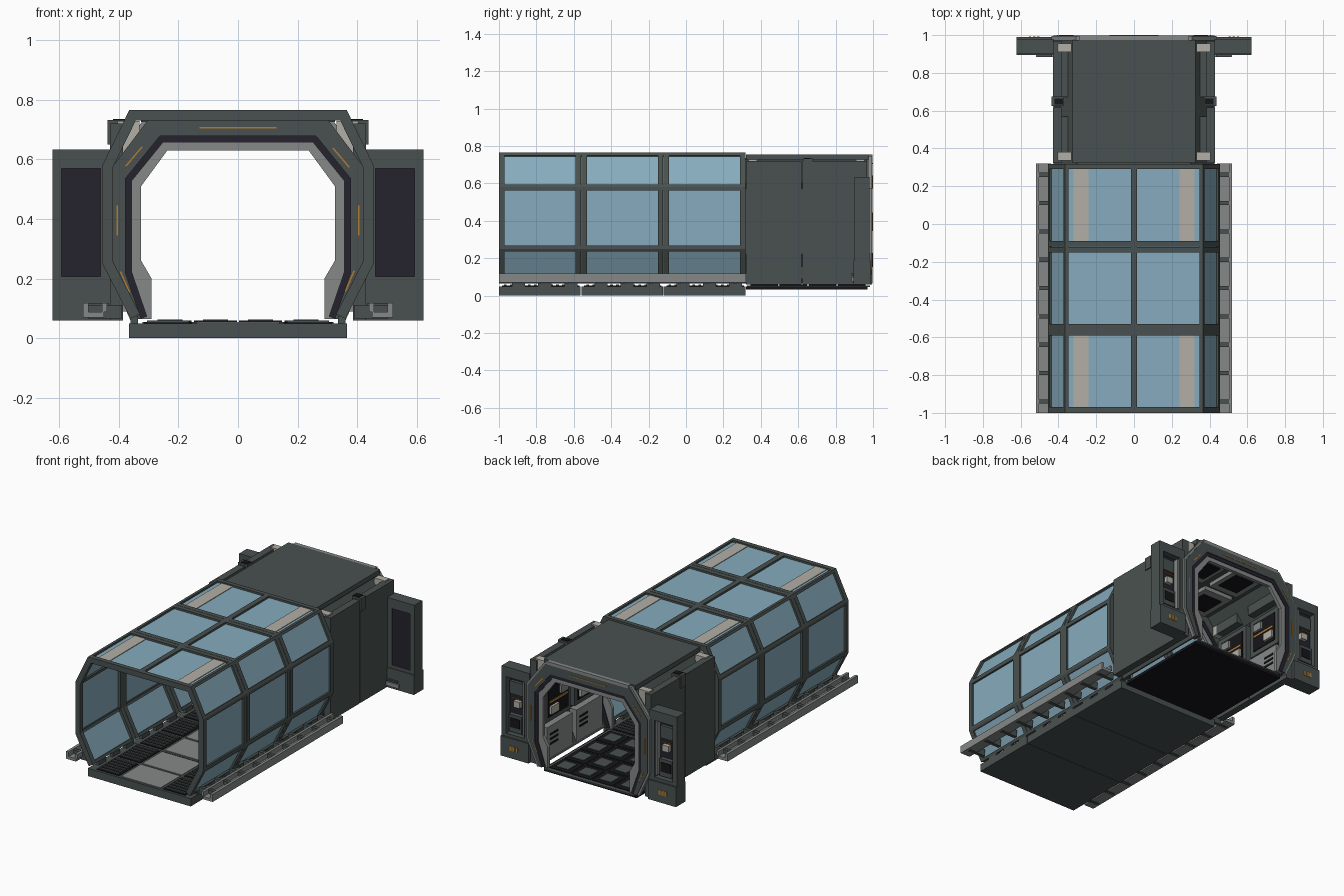
import bpy
from mathutils import Vector

cube = bpy.data.objects.get("Cube")
if cube:
    bpy.data.objects.remove(cube)


def material(name, rgb):
    m = bpy.data.materials.new(name)
    m.use_nodes = True
    m.diffuse_color = (*rgb, 1)
    m.node_tree.nodes["Principled BSDF"].inputs["Base Color"].default_value = (*rgb, 1)
    return m


DARK = material("dark green grey", (0.066, 0.083, 0.079))
GLASS = material("blue glass", (0.24, 0.41, 0.51))
BEIGE = material("warm beige", (0.45, 0.43, 0.38))
GREY = material("mid grey", (0.24, 0.25, 0.25))
NIGHT = material("dark violet", (0.018, 0.016, 0.027))
BLACK = material("black", (0.008, 0.008, 0.011))
ORANGE = material("orange", (0.45, 0.2, 0.03))


def mesh(name, verts, faces, mat):
    me = bpy.data.meshes.new(name)
    me.from_pydata(verts, [], faces)
    me.materials.append(mat)
    ob = bpy.data.objects.new(name, me)
    bpy.context.collection.objects.link(ob)
    return ob


def prism(name, loop, y0, y1, mat):
    """Extrude a closed x-z loop along y."""
    n = len(loop)
    verts = [(x, y, z) for y in (y0, y1) for x, z in loop]
    half = n // 2
    # quads between the outer and inner halves keep concave caps clean
    caps = [(i, i + 1, n - 2 - i, n - 1 - i) for i in range(half - 1)]
    faces = caps + [tuple(n + i for i in reversed(c)) for c in caps]
    faces += [(i, i + n, (i + 1) % n + n, (i + 1) % n) for i in range(n)]
    return mesh(name, verts, faces, mat)


def offset(path, t):
    """Shift an open x-z path sideways with mitred corners."""
    pts = [Vector(p) for p in path]
    norms = []
    for a, b in zip(pts, pts[1:]):
        d = (b - a).normalized()
        norms.append(Vector((-d.y, d.x)))
    out = []
    for i, p in enumerate(pts):
        a, b = norms[max(i - 1, 0)], norms[min(i, len(norms) - 1)]
        out.append(p + (a + b) * t / (1 + a.dot(b)))
    return [tuple(p) for p in out]


def strip(name, path, t, y0, y1, mat):
    return prism(name, list(path) + offset(path, t)[::-1], y0, y1, mat)


def arch(half):
    return half + [(-x, z) for x, z in reversed(half)]


def box(name, xs, ys, zs, mat):
    (a, b), (c, d), (e, f) = xs, ys, zs
    return prism(name, [(a, e), (b, e), (b, f), (a, f)], c, d, mat)


def both(name, xs, ys, zs, mat):
    for side, s in (("left", 1), ("right", -1)):
        box(f"{side}_{name}", sorted((s * xs[0], s * xs[1])), ys, zs, mat)


# Glazed corridor: glass shell, cross frames and lengthwise bars
TUBE = arch([(0.36, 0.065), (0.455, 0.25), (0.455, 0.58), (0.365, 0.765)])
strip("glass_shell", offset(TUBE, 0.012), 0.006, -0.99, 0.31, GLASS)
SEAMS = (-1, -0.56, -0.12, 0.32)
for i, (a, b) in enumerate(zip(SEAMS, SEAMS[1:])):
    strip(f"front_rib_{i}", TUBE, 0.035, a, a + 0.03, DARK)
    strip(f"back_rib_{i}", TUBE, 0.035, b - 0.03, b - 0.002, DARK)

for i in range(8):
    p = Vector(TUBE[i])
    path = [p]
    if i > 0:
        path.insert(0, p + (Vector(TUBE[i - 1]) - p).normalized() * 0.017)
    if i < 7:
        path.append(p + (Vector(TUBE[i + 1]) - p).normalized() * 0.017)
    strip(f"long_bar_{i}", path, 0.026, -0.995, 0.315, DARK)
box("roof_ridge_bar", (-0.017, 0.017), (-0.995, 0.315), (0.74, 0.765), DARK)
for i in (0, 2):
    both(f"ceiling_light_{i}", (0.24, 0.32), (SEAMS[i] + 0.03, SEAMS[i + 1] - 0.03),
         (0.744, 0.757), BEIGE)

# Corridor floor with slatted side grates and centre tiles
for i, (a, b) in enumerate(zip(SEAMS, SEAMS[1:])):
    box(f"floor_slab_{i}", (-0.365, 0.365), (a, b - 0.003), (0, 0.05), DARK)
    for k in range(2):
        c = a + 0.015 + k * 0.215
        box(f"floor_tile_{i}_{k}", (-0.14, 0.14), (c, c + 0.2), (0.05, 0.054), GREY)
        both(f"grate_bed_{i}_{k}", (0.155, 0.315), (c, c + 0.2), (0.05, 0.053), BLACK)
        for j in range(6):
            y = c + 0.012 + j * 0.032
            both(f"grate_slat_{i}_{k}_{j}", (0.165, 0.305), (y, y + 0.014), (0.052, 0.06), DARK)
    for k in range(3):
        y = a + 0.07 + k * 0.14
        both(f"shell_foot_{i}_{k}", (0.335, 0.36), (y, y + 0.07), (0.05, 0.075), DARK)

# Outer guide rails with cross rungs
both("rail_base", (0.45, 0.52), (-1, 0.32), (0.07, 0.088), GREY)
both("rail_lip", (0.502, 0.52), (-1, 0.32), (0.088, 0.118), GREY)
both("rail_inner_lip", (0.44, 0.456), (-1, 0.32), (0.088, 0.118), GREY)
for i in range(9):
    y = -0.95 + i * 0.15
    both(f"rail_rung_{i}", (0.39, 0.504), (y, y + 0.022), (0.066, 0.112), DARK)

# Portals at both ends of the rear module
OUTER = arch([(0.35, 0.065), (0.425, 0.23), (0.425, 0.57), (0.3, 0.735)])
MIDDLE = arch([(0.325, 0.065), (0.378, 0.22), (0.378, 0.535), (0.262, 0.678)])
INNER = arch([(0.31, 0.065), (0.357, 0.235), (0.357, 0.52), (0.25, 0.657)])
OPENING = arch([(0.29, 0.065), (0.29, 0.2), (0.325, 0.26), (0.325, 0.51), (0.237, 0.63)])
GREY_OUT = arch([(0.33, 0.065), (0.345, 0.17), (0.362, 0.25), (0.362, 0.522), (0.252, 0.66)])
for tag, face, back in (("front", 0.305, 0.345), ("back", 0.998, 0.955)):
    lo, hi = sorted((face, back))
    prism(f"{tag}_portal_frame", OUTER + MIDDLE[::-1], lo, hi, DARK)
    strip(f"{tag}_portal_seal", MIDDLE, 0.022, lo + 0.006, hi - 0.006, NIGHT)
    prism(f"{tag}_portal_lining", GREY_OUT + OPENING[::-1], lo + 0.011, hi - 0.01, GREY)
    ys = sorted((face, face + (0.002 if tag == "back" else -0.002)))
    box(f"{tag}_top_mark", (-0.13, 0.13), ys, (0.703, 0.708), ORANGE)
    both(f"{tag}_side_mark", (0.403, 0.407), ys, (0.345, 0.445), ORANGE)
    for s in (-1, 1):
        for j, (p, q) in enumerate((((0.375, 0.575), (0.32, 0.64)),
                                    ((0.362, 0.155), (0.392, 0.225)))):
            line = [(s * p[0], p[1]), (s * q[0], q[1])]
            strip(f"{tag}_slant_mark_{j}_{s}", line, 0.005, *ys, ORANGE)
strip("back_portal_edge", OUTER, -0.012, 0.972, 0.994, GREY)

# Rear module shell: lining, side slabs, roof and floor
strip("module_lining", OUTER, 0.02, 0.34, 0.96, DARK)
for i, (a, b) in enumerate(((0.322, 0.618), (0.622, 0.968))):
    both(f"module_wall_{i}", (0.385, 0.43), (a, b), (0.06, 0.72), DARK)
    both(f"wall_shelf_{i}", (0.33, 0.39), (a + 0.05, b - 0.05), (0.6, 0.67), DARK)
box("module_roof", (-0.325, 0.325), (0.322, 0.975), (0.725, 0.755), DARK)
box("roof_back_lip", (-0.29, 0.29), (0.975, 0.998), (0.735, 0.755), GREY)
for i, y in enumerate((0.335, 0.91)):
    both(f"corner_bracket_{i}", (0.33, 0.405), (y, y + 0.045), (0.6, 0.728), BEIGE)
both("wall_clamp", (0.37, 0.437), (0.625, 0.675), (0.65, 0.732), DARK)
both("clamp_cap", (0.375, 0.42), (0.632, 0.665), (0.732, 0.736), BLACK)
box("module_floor", (-0.33, 0.33), (0.322, 0.97), (0.032, 0.05), BLACK)
box("module_floor_trim", (-0.32, 0.32), (0.325, 0.985), (0.046, 0.055), DARK)
for i in range(4):
    for k in range(4):
        x, y = -0.3 + i * 0.152, 0.345 + k * 0.156
        box(f"floor_plate_{i}_{k}", (x, x + 0.144), (y, y + 0.146), (0.055, 0.059), BLACK)
        box(f"plate_rib_{i}_{k}", (x + 0.03, x + 0.114), (y + 0.03, y + 0.116), (0.059, 0.062), DARK)

# Interior wall equipment and ceiling panels
for i, a in enumerate((0.37, 0.67)):
    b = a + 0.26
    both(f"locker_{i}", (0.335, 0.39), (a, b), (0.09, 0.29), GREY)
    both(f"console_{i}", (0.35, 0.41), (a, b), (0.31, 0.56), DARK)
    both(f"console_niche_{i}", (0.345, 0.35), (a + 0.03, b - 0.03), (0.34, 0.53), BLACK)
    both(f"console_stripe_{i}", (0.341, 0.346), (a + 0.04, b - 0.04), (0.43, 0.442), ORANGE)
    both(f"console_box_{i}", (0.33, 0.35), (a + 0.05, a + 0.12), (0.46, 0.51), GREY)
    both(f"console_shelf_{i}", (0.33, 0.35), (a + 0.14, b - 0.04), (0.36, 0.41), BEIGE)
    for j in range(3):
        z = 0.17 + j * 0.03
        both(f"locker_vent_{i}_{j}", (0.331, 0.336), (a + 0.15, b - 0.03), (z, z + 0.012), BLACK)
    both(f"ceiling_panel_{i}", (0.03, 0.24), (a, b), (0.69, 0.72), GREY)
    both(f"ceiling_vent_{i}", (0.06, 0.2), (a + 0.05, b - 0.05), (0.684, 0.691), BLACK)

# Side control pods: frame, recessed screen, base and instruments
for s, side in ((1, "left"), (-1, "right")):
    def pod(name, xs, ys, zs, mat):
        box(f"{side}_pod_{name}", sorted((s * xs[0], s * xs[1])), ys, zs, mat)

    pod("base", (0.425, 0.622), (0.895, 0.99), (0.06, 0.187), DARK)
    pod("inner_post", (0.425, 0.462), (0.9, 0.98), (0.187, 0.633), DARK)
    pod("outer_post", (0.592, 0.622), (0.9, 0.98), (0.187, 0.633), DARK)
    pod("sill", (0.46, 0.594), (0.9, 0.98), (0.187, 0.207), DARK)
    pod("header", (0.46, 0.594), (0.9, 0.98), (0.57, 0.633), DARK)
    pod("screen", (0.46, 0.594), (0.908, 0.94), (0.205, 0.572), NIGHT)
    pod("front_step", (0.43, 0.52), (0.885, 0.896), (0.075, 0.1), GREY)
    pod("handle", (0.435, 0.51), (0.885, 0.896), (0.108, 0.118), DARK)
    # instruments in the rear niche
    pod("niche_rim", (0.467, 0.477), (0.94, 0.975), (0.22, 0.56), GREY)
    pod("lower_unit", (0.49, 0.58), (0.94, 0.968), (0.22, 0.33), DARK)
    pod("display", (0.5, 0.57), (0.968, 0.972), (0.25, 0.31), BLACK)
    pod("dial", (0.505, 0.55), (0.94, 0.965), (0.38, 0.42), BEIGE)
    pod("upper_unit", (0.49, 0.58), (0.94, 0.96), (0.46, 0.54), DARK)
    pod("status_bar", (0.5, 0.57), (0.96, 0.964), (0.435, 0.442), ORANGE)
    for j in range(3):
        x = 0.5 + j * 0.022
        pod(f"base_mark_{j}", (x, x + 0.013), (0.99, 0.993), (0.11, 0.14), ORANGE)
